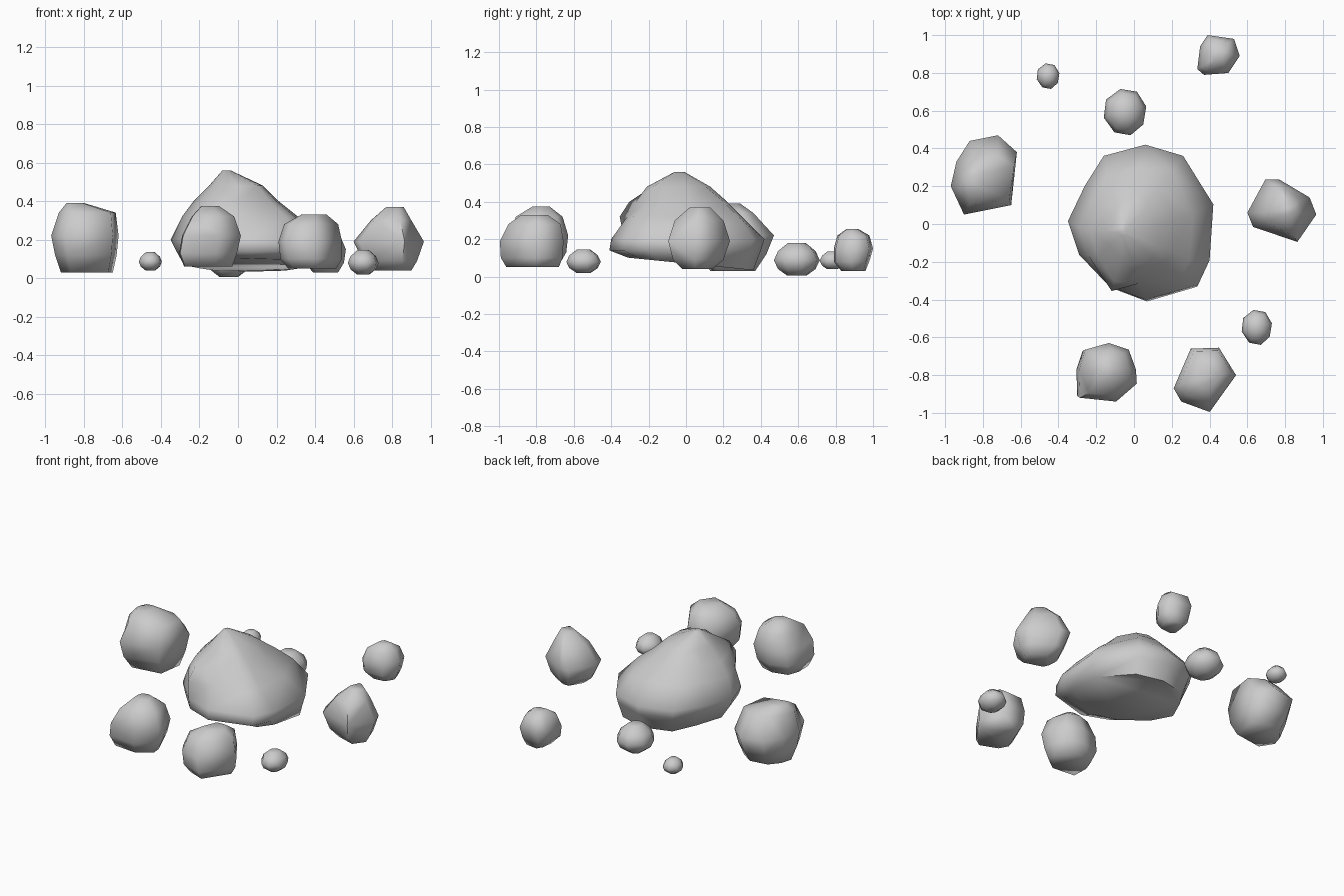
import bpy, bmesh, math

if "Cube" in bpy.data.objects:
    bpy.data.objects.remove(bpy.data.objects["Cube"])


def rock(name, outline, rings, shape=None):
    """Loft a plan outline through rings given as (z, x0, x1, y0, y1)."""
    xs, ys = [p[0] for p in outline], [p[1] for p in outline]
    bm = bmesh.new()
    loops = []
    for z, x0, x1, y0, y1 in rings:
        loop = []
        for x, y in outline:
            u = (x - min(xs)) / (max(xs) - min(xs))
            v = (y - min(ys)) / (max(ys) - min(ys))
            loop.append(bm.verts.new((x0 + u * (x1 - x0), y0 + v * (y1 - y0), z)))
        loops.append(loop)
    n = len(outline)
    for a, b in zip(loops, loops[1:]):
        for i in range(n):
            j = (i + 1) % n
            bm.faces.new((a[i], a[j], b[j], b[i]))
    bm.faces.new(loops[0])
    bm.faces.new(loops[-1])
    if shape:
        for v in bm.verts:
            shape(v.co)
    bmesh.ops.triangulate(bm, faces=bm.faces[:])
    bmesh.ops.recalc_face_normals(bm, faces=bm.faces[:])
    me = bpy.data.meshes.new(name)
    bm.to_mesh(me)
    bm.free()
    ob = bpy.data.objects.new(name, me)
    bpy.context.collection.objects.link(ob)
    bpy.ops.object.select_all(action='DESELECT')
    ob.select_set(True)
    bpy.context.view_layer.objects.active = ob
    bpy.ops.object.shade_smooth_by_angle(angle=math.radians(75))


def pebble(name, x0, x1, y0, y1, z0, z1):
    """Small rounded stone filling a bounding box."""
    n = 8
    outline = [(math.cos(math.tau * (i + .3) / n) * (1 + .06 * math.sin(i * 2.3)),
                math.sin(math.tau * (i + .3) / n)) for i in range(n)]
    cx, cy, rx, ry = (x0 + x1) / 2, (y0 + y1) / 2, (x1 - x0) / 2, (y1 - y0) / 2
    rings = [(z0 + (z1 - z0) * t, cx - rx * s, cx + rx * s, cy - ry * s, cy + ry * s)
             for t, s in ((0, .42), (.2, .82), (.47, 1), (.75, .82), (1, .38))]
    rock(name, outline, rings)


def boulder_shape(co):
    # sloping underside, scooped front face, front-left ridge and back-right shoulder
    if co.z < .1:
        co.z -= .1 * co.y
    elif .22 < co.z < .45:
        if co.y < -.1:
            co.y += .06 * math.exp(-((co.x - .1) / .1) ** 2)
            co.y -= .06 * math.exp(-((co.x + .12) / .07) ** 2)
        elif co.x > .1 and co.y > .1:
            co.x *= 1.1
            co.y *= 1.1


# Large central boulder
rock("large_boulder",
     [(.06, .42), (.26, .36), (.42, .1), (.40, -.2), (.34, -.33), (.06, -.41),
      (-.13, -.34), (-.29, -.17), (-.35, .01), (-.26, .2), (-.16, .36)],
     [(.07, -.28, .38, -.31, .36), (.14, -.32, .41, -.41, .40), (.2, -.35, .42, -.4, .42),
      (.32, -.29, .31, -.35, .3), (.4, -.23, .21, -.29, .22), (.48, -.15, .13, -.21, .13),
      (.56, -.08, -.04, -.06, -.01)], boulder_shape)

# Medium rocks around it
rock("left_rock",
     [(-.97, .2), (-.94, .33), (-.87, .44), (-.72, .47), (-.62, .38), (-.65, .1), (-.9, .05)],
     [(.03, -.92, -.65, .13, .37), (.12, -.95, -.63, .07, .43), (.22, -.97, -.62, .05, .47),
      (.34, -.93, -.635, .1, .36), (.39, -.89, -.8, .18, .29)])
rock("right_rock",
     [(.6, .06), (.695, .235), (.77, .235), (.93, .14), (.965, .05), (.865, -.095), (.63, -.015)],
     [(.04, .71, .9, -.02, .14), (.09, .65, .93, -.07, .2), (.19, .6, .965, -.095, .235),
      (.3, .69, .9, -.06, .2), (.37, .77, .86, .02, .13)])
rock("front_left_rock",
     [(-.305, -.77), (-.27, -.665), (-.14, -.63), (-.03, -.665), (.01, -.77),
      (.015, -.845), (-.1, -.94), (-.3, -.92)],
     [(.06, -.28, -.03, -.9, -.68), (.13, -.305, -.005, -.93, -.64),
      (.22, -.29, .015, -.94, -.63), (.32, -.24, -.02, -.91, -.66), (.375, -.19, -.1, -.82, -.73)])
rock("front_right_rock",
     [(.21, -.87), (.3, -.66), (.45, -.655), (.54, -.8), (.4, -.995), (.25, -.94)],
     [(.05, .26, .51, -.96, -.68), (.1, .22, .54, -.99, -.66), (.19, .21, .54, -.995, -.655),
      (.28, .24, .52, -.95, -.67), (.33, .33, .46, -.88, -.74)])
rock("back_right_rock",
     [(.335, .82), (.35, .94), (.39, 1), (.53, .98), (.56, .89), (.5, .8), (.37, .79)],
     [(.03, .39, .52, .83, .96), (.08, .345, .55, .79, .98), (.15, .335, .56, .79, 1),
      (.22, .36, .53, .81, .98), (.255, .41, .49, .86, .92)])

# Small pebbles
pebble("back_pebble", -.16, .065, .47, .715, .005, .18)
pebble("back_left_pebble", -.515, -.395, .715, .85, .04, .135)
pebble("front_right_pebble", .57, .73, -.64, -.455, .02, .145)
